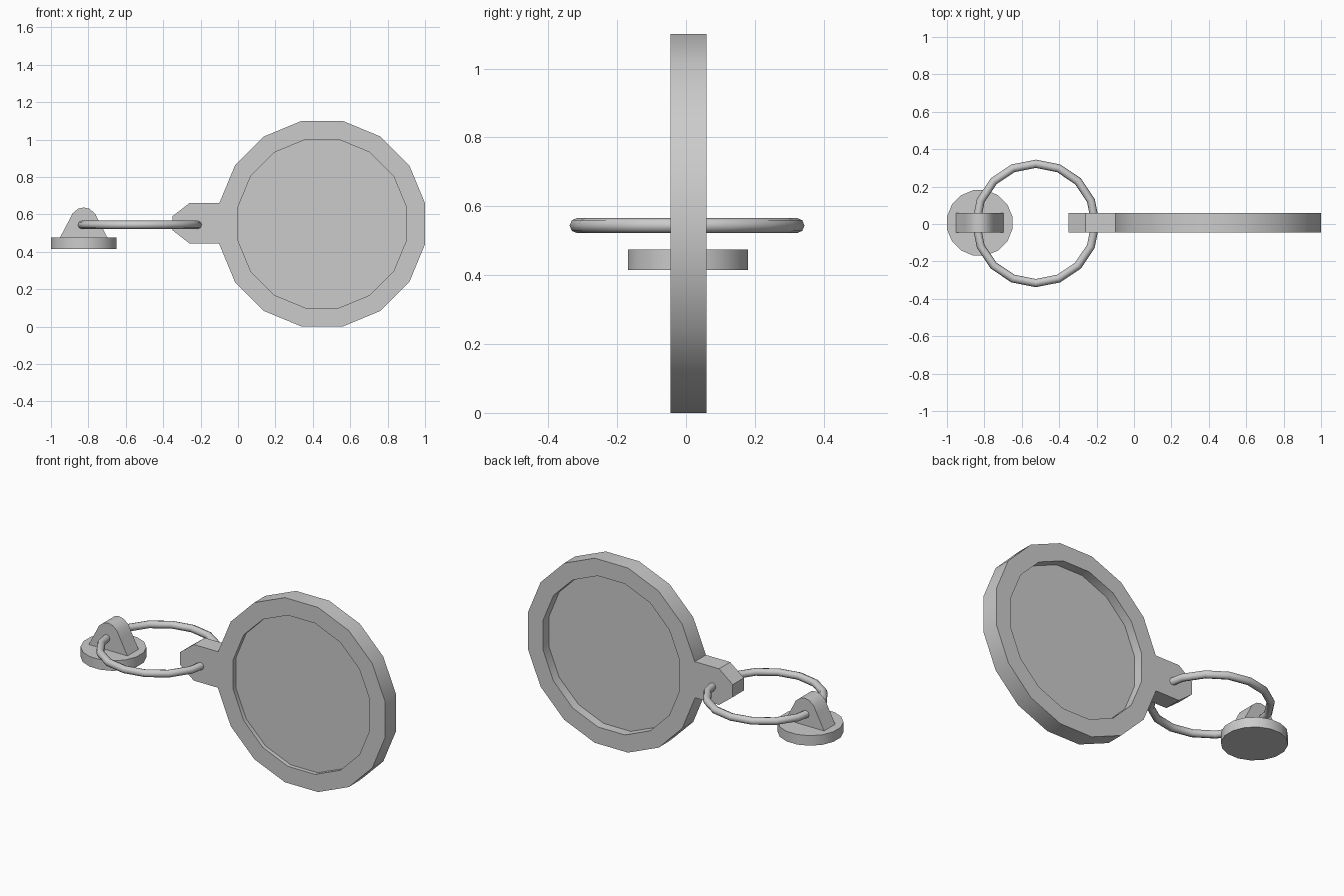
import bpy, bmesh, math
from mathutils import Matrix, Vector

if "Cube" in bpy.data.objects:
    bpy.data.objects.remove(bpy.data.objects["Cube"], do_unlink=True)

grey = bpy.data.materials.new("plain grey")
grey.use_nodes = True
grey.diffuse_color = (0.6, 0.6, 0.6, 1)
grey.node_tree.nodes["Principled BSDF"].inputs["Base Color"].default_value = (0.6, 0.6, 0.6, 1)

FRONT, BACK = -0.045, 0.06
SIDES = 16


def make_object(name, bm, smooth_angle=None):
    bmesh.ops.recalc_face_normals(bm, faces=bm.faces[:])
    mesh = bpy.data.meshes.new(name)
    bm.to_mesh(mesh)
    bm.free()
    mesh.materials.append(grey)
    obj = bpy.data.objects.new(name, mesh)
    bpy.context.collection.objects.link(obj)
    if smooth_angle:
        bpy.ops.object.select_all(action="DESELECT")
        obj.select_set(True)
        bpy.context.view_layer.objects.active = obj
        bpy.ops.object.shade_smooth_by_angle(angle=math.radians(smooth_angle))
    return obj


def polygon(cx, cz, apothem):
    """Corners of a flat-topped regular polygon."""
    r = apothem / math.cos(math.pi / SIDES)
    steps = [(k + 0.5) * math.tau / SIDES for k in range(SIDES)]
    return [(cx + r * math.cos(a), cz + r * math.sin(a)) for a in steps]


def slab(name, outline, smooth_angle=None):
    """Extrude an x-z outline from front to back."""
    bm = bmesh.new()
    face = bm.faces.new([bm.verts.new((x, FRONT, z)) for x, z in outline])
    moved = bmesh.ops.extrude_face_region(bm, geom=[face])["geom"]
    verts = [g for g in moved if isinstance(g, bmesh.types.BMVert)]
    bmesh.ops.translate(bm, verts=verts, vec=(0, BACK - FRONT, 0))
    return make_object(name, bm, smooth_angle)


# Round plate: loops run from the front recess, round the rim, to the back recess
bm = bmesh.new()
profile = [(0.45, FRONT + 0.025), (0.45, FRONT), (0.55, FRONT),
           (0.55, BACK), (0.45, BACK), (0.45, BACK - 0.055)]
loops = [[bm.verts.new((x, y, z)) for x, z in polygon(0.45, 0.55, a)] for a, y in profile]
for a, b in zip(loops, loops[1:]):
    for i in range(SIDES):
        j = (i + 1) % SIDES
        bm.faces.new((a[i], a[j], b[j], b[i]))
bm.faces.new(loops[0])
bm.faces.new(loops[-1])
make_object("round_plate", bm, 30)

# Tab on the plate that holds the ring
slab("plate_tab", [(-0.09, 0.66), (-0.26, 0.66), (-0.35, 0.59),
                   (-0.35, 0.515), (-0.26, 0.445), (-0.09, 0.445)])

# Ring lying flat, linking the tab and the stud
bm = bmesh.new()
TUBE = 8
rings = []
for i in range(SIDES):
    turn = Matrix.Rotation(i * math.tau / SIDES, 3, "Z")
    loop = []
    for k in range(TUBE):
        a = k * math.tau / TUBE
        p = turn @ Vector((0.319 + 0.022 * math.cos(a), 0, 0.022 * math.sin(a)))
        loop.append(bm.verts.new(p + Vector((-0.525, 0.003, 0.544))))
    rings.append(loop)
for i in range(SIDES):
    a, b = rings[i], rings[(i + 1) % SIDES]
    for k in range(TUBE):
        n = (k + 1) % TUBE
        bm.faces.new((a[k], b[k], b[n], a[n]))
make_object("link_ring", bm, 60)

# Stud base disc
bm = bmesh.new()
place = Matrix.Translation((-0.825, 0.006, 0.445)) @ Matrix.Rotation(math.pi / SIDES, 4, "Z")
bmesh.ops.create_cone(bm, cap_ends=True, segments=SIDES, radius1=0.178, radius2=0.178,
                      depth=0.06, matrix=place)
make_object("stud_base", bm, 30)

# Rounded lug on the stud
half = [(0.13, 0.47), (0.08, 0.565), (0.06, 0.605), (0.03, 0.63)]
lug = [(-0.825 + x, z) for x, z in half] + [(-0.825, 0.637)]
lug += [(-0.825 - x, z) for x, z in reversed(half)]
slab("stud_lug", lug, 40)
